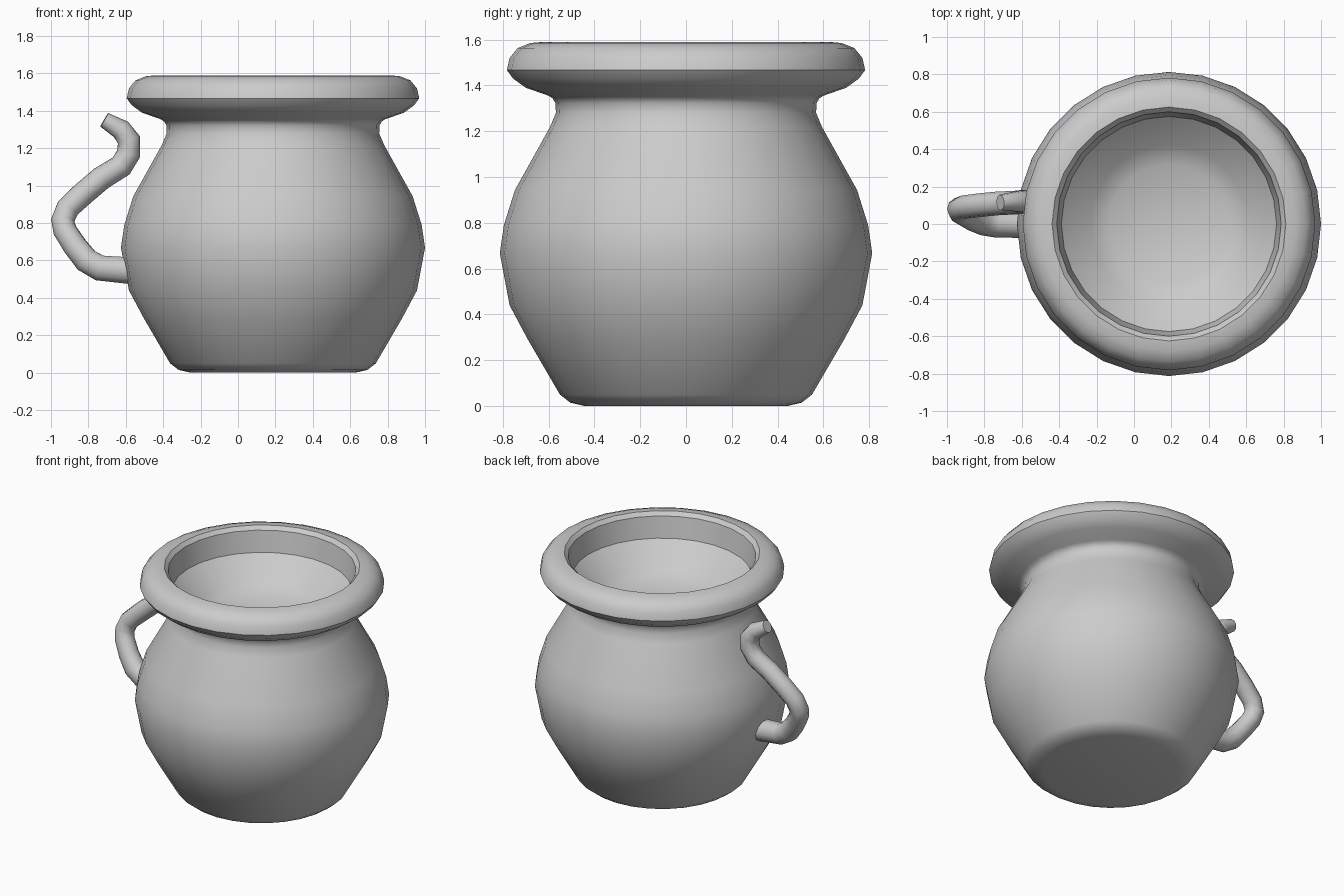
import bpy
import bmesh
import math
from mathutils import Vector

cube = bpy.data.objects.get("Cube")
if cube:
    bpy.data.objects.remove(cube, do_unlink=True)

AXIS_X = 0.187
SIDES = 28

clay = bpy.data.materials.new("plain grey clay")
clay.use_nodes = True
GREY = (0.6, 0.6, 0.6, 1)
clay.diffuse_color = GREY
clay.node_tree.nodes["Principled BSDF"].inputs["Base Color"].default_value = GREY


def finish(obj, angle):
    """Select the object and smooth it, keeping sharp edges."""
    bpy.ops.object.select_all(action="DESELECT")
    obj.select_set(True)
    bpy.context.view_layer.objects.active = obj
    if obj.type == "CURVE":
        bpy.ops.object.convert(target="MESH")
    bpy.ops.object.shade_smooth_by_angle(angle=math.radians(angle))


def lathe(name, profile, angle):
    """Spin a (radius, height) profile around the pot axis."""
    bm = bmesh.new()
    verts = [bm.verts.new((r, 0, z)) for r, z in profile]
    edges = [bm.edges.new(pair) for pair in zip(verts, verts[1:])]
    bmesh.ops.spin(bm, geom=verts + edges, cent=(0, 0, 0), axis=(0, 0, 1),
                   angle=math.tau, steps=SIDES, use_duplicate=False)
    bmesh.ops.remove_doubles(bm, verts=bm.verts, dist=0.0005)
    bmesh.ops.recalc_face_normals(bm, faces=bm.faces)
    mesh = bpy.data.meshes.new(name)
    bm.to_mesh(mesh)
    bm.free()
    mesh.materials.append(clay)
    obj = bpy.data.objects.new(name, mesh)
    obj.location.x = AXIS_X
    bpy.context.collection.objects.link(obj)
    finish(obj, angle)


# Pot: base, belly, neck, flared lip, inner wall and shallow bowl
base = [(0, 0), (0.44, 0), (0.505, 0.015), (0.55, 0.05)]
belly = [(0.69, 0.29), (0.77, 0.44), (0.813, 0.668), (0.795, 0.79), (0.747, 0.943)]
neck = [(0.594, 1.218), (0.568, 1.28), (0.57, 1.323), (0.582, 1.343), (0.6, 1.355)]
lip = [(0.70, 1.39), (0.755, 1.43), (0.782, 1.467), (0.77, 1.52), (0.735, 1.563),
       (0.68, 1.585), (0.625, 1.59)]
bowl = [(0.6, 1.565), (0.575, 1.42), (0.42, 1.28), (0.32, 1.225), (0, 1.22)]
lathe("pot", base + belly + neck + lip + bowl, 35)

# Handle: bent tube, thinner towards its free upper tip (x, y, z, radius)
path = [
    (-0.57, 0, 0.545, 0.075), (-0.74, 0, 0.56, 0.072), (-0.81, 0.01, 0.6, 0.07),
    (-0.87, 0.03, 0.675, 0.066), (-0.925, 0.06, 0.76, 0.064),
    (-0.937, 0.08, 0.815, 0.063), (-0.91, 0.09, 0.88, 0.063),
    (-0.83, 0.1, 0.955, 0.064), (-0.73, 0.11, 1.04, 0.064),
    (-0.625, 0.115, 1.105, 0.064), (-0.585, 0.12, 1.17, 0.064),
    (-0.583, 0.12, 1.245, 0.062), (-0.625, 0.12, 1.3, 0.056),
    (-0.715, 0.115, 1.352, 0.042),
]
curve = bpy.data.curves.new("handle", "CURVE")
curve.dimensions = "3D"
curve.bevel_depth = 1
curve.bevel_resolution = 3
curve.use_fill_caps = True
spline = curve.splines.new("POLY")
spline.points.add(len(path) - 1)
for point, (x, y, z, radius) in zip(spline.points, path):
    point.co = Vector((x, y, z, 1))
    point.radius = radius
curve.materials.append(clay)
handle = bpy.data.objects.new("handle", curve)
bpy.context.collection.objects.link(handle)
finish(handle, 60)
